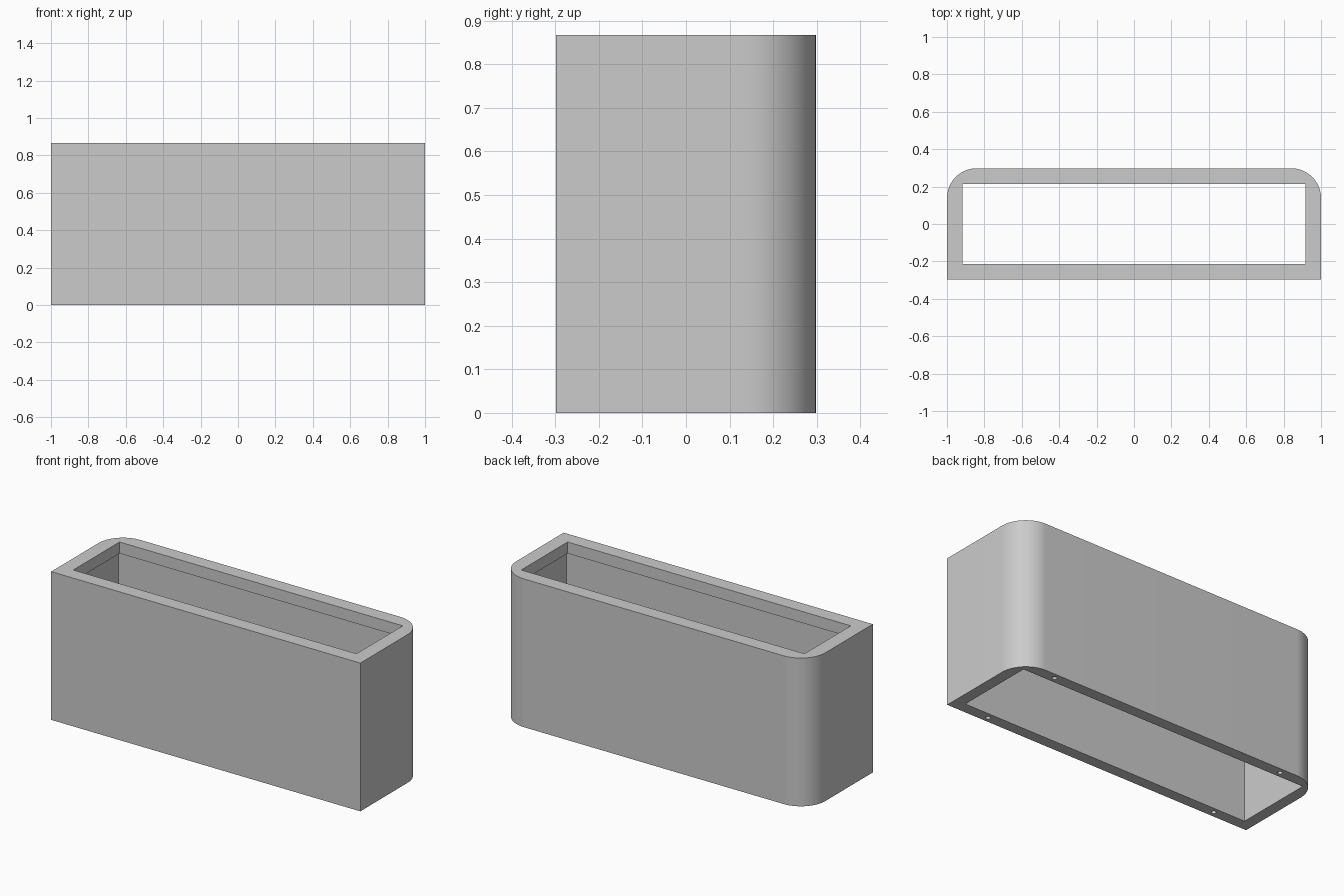
import bpy, bmesh, math

cube = bpy.data.objects.get("Cube")
if cube:
    bpy.data.objects.remove(cube, do_unlink=True)

HALF_X, HALF_Y, HEIGHT = 1.0, 0.298, 0.867
RADIUS = 0.16          # rounded back corners
RIM, WALL = 0.084, 0.066
LIP_Z = 0.80           # underside of the inner lip

grey = bpy.data.materials.new("plain grey")
grey.use_nodes = True
colour = (0.6, 0.6, 0.6, 1)
grey.diffuse_color = colour
grey.node_tree.nodes["Principled BSDF"].inputs["Base Color"].default_value = colour


def prism(name, outline, z0, z1):
    """Extrude a closed outline from z0 to z1."""
    bm = bmesh.new()
    base = bm.faces.new([bm.verts.new((x, y, z0)) for x, y in outline])
    top = bmesh.ops.extrude_face_region(bm, geom=[base])["geom"]
    verts = [v for v in top if isinstance(v, bmesh.types.BMVert)]
    bmesh.ops.translate(bm, verts=verts, vec=(0, 0, z1 - z0))
    bmesh.ops.recalc_face_normals(bm, faces=bm.faces)
    mesh = bpy.data.meshes.new(name)
    bm.to_mesh(mesh)
    bm.free()
    mesh.materials.append(grey)
    obj = bpy.data.objects.new(name, mesh)
    bpy.context.collection.objects.link(obj)
    return obj


def arc(cx, cy, r, start, end, steps):
    angles = [math.radians(start + (end - start) * i / steps) for i in range(steps + 1)]
    return [(cx + r * math.cos(a), cy + r * math.sin(a)) for a in angles]


def rectangle(inset):
    x, y = HALF_X - inset, HALF_Y - inset
    return [(-x, -y), (x, -y), (x, y), (-x, y)]


def cut(target, cutter):
    """Subtract the cutter, then discard it."""
    cutter.hide_render = True
    mod = target.modifiers.new("cut", "BOOLEAN")
    mod.operation, mod.solver, mod.object = "DIFFERENCE", "EXACT", cutter
    bpy.context.view_layer.objects.active = target
    bpy.ops.object.modifier_apply(modifier=mod.name)
    bpy.data.objects.remove(cutter, do_unlink=True)


# Outer shell: square front corners, rounded back corners
cx, cy = HALF_X - RADIUS, HALF_Y - RADIUS
outline = [(-HALF_X, -HALF_Y), (HALF_X, -HALF_Y)]
outline += arc(cx, cy, RADIUS, 0, 90, 24) + arc(-cx, cy, RADIUS, 90, 180, 24)
shell = prism("planter_shell", outline, 0, HEIGHT)

# Open interior, slightly wider below the lip
cut(shell, prism("upper_opening", rectangle(RIM), -0.1, HEIGHT + 0.1))
cut(shell, prism("lower_opening", rectangle(WALL), -0.1, LIP_Z))

# Blind screw holes in the underside of the long walls
for sx in (-1, 1):
    for sy in (-1, 1):
        hole = arc(sx * 0.755, sy * (HALF_Y - WALL / 2), 0.013, 0, 345, 23)
        cut(shell, prism("screw_hole", hole, -0.05, 0.1))

# Smooth rounded corners with sharp edges
bpy.ops.object.select_all(action="DESELECT")
shell.select_set(True)
bpy.context.view_layer.objects.active = shell
bpy.ops.object.shade_smooth_by_angle(angle=math.radians(30))
